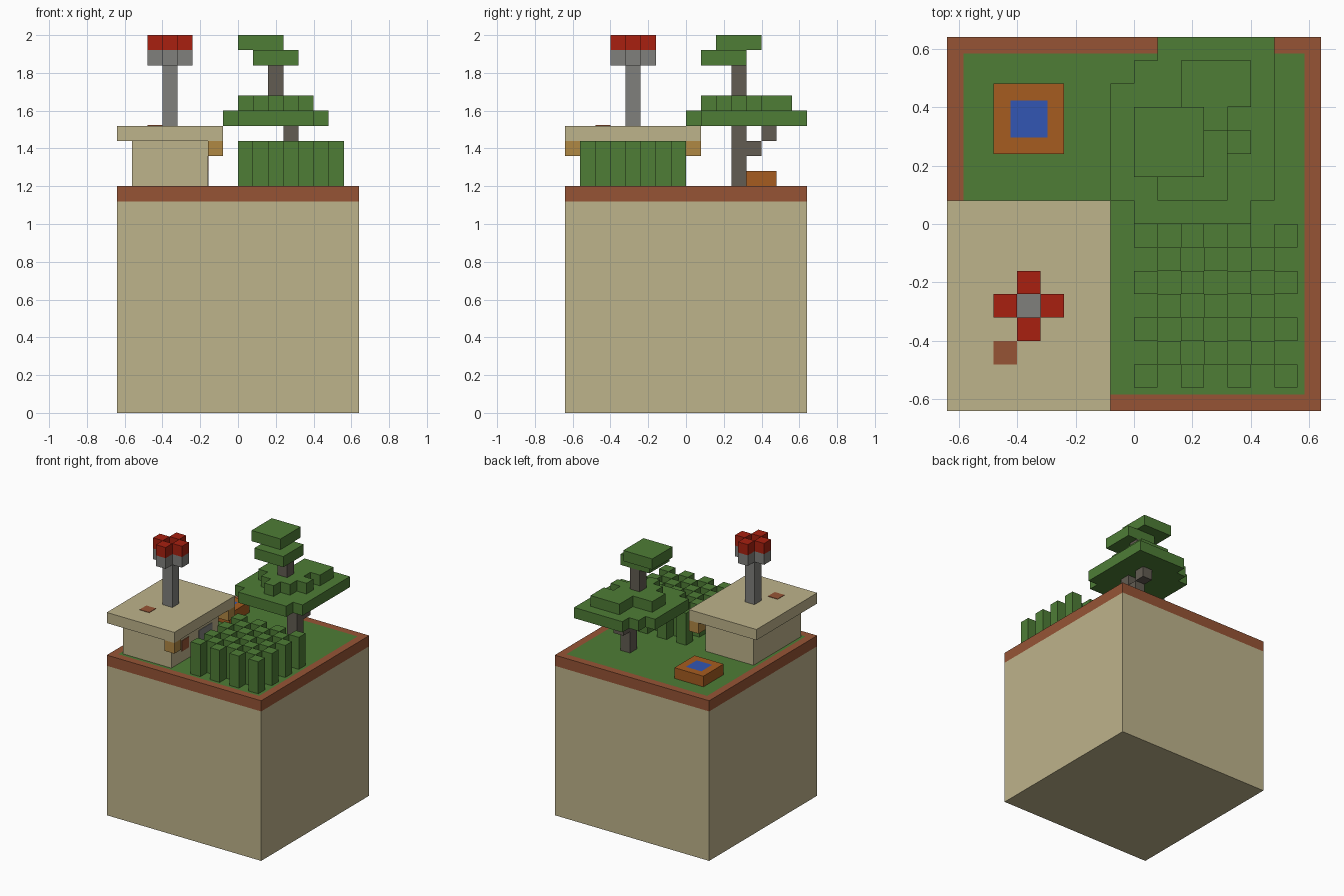
import bpy
import bmesh
from mathutils import Vector

cube = bpy.data.objects.get("Cube")
if cube:
    bpy.data.objects.remove(cube, do_unlink=True)

U = 0.08          # one block
GROUND = 15       # ground height in blocks


def linear(c):
    c /= 255
    return c / 12.92 if c <= 0.04045 else ((c + 0.055) / 1.055) ** 2.4


def material(name, *rgb):
    m = bpy.data.materials.new(name)
    m.use_nodes = True
    colour = [linear(c) for c in rgb] + [1]
    m.diffuse_color = colour
    m.node_tree.nodes["Principled BSDF"].inputs["Base Color"].default_value = colour
    return m


SAND = material("sandstone", 190, 179, 139)
DIRT = material("dirt", 150, 84, 53)
GREEN = material("leaf green", 78, 125, 54)
STONE = material("stone grey", 128, 128, 124)
RED = material("flame red", 168, 32, 16)
ORANGE = material("well orange", 166, 92, 32)
BLUE = material("water blue", 50, 86, 180)
BARK = material("bark", 98, 92, 82)
OCHRE = material("ochre", 176, 136, 68)


def finish(name, bm, *mats):
    bmesh.ops.recalc_face_normals(bm, faces=bm.faces)
    mesh = bpy.data.meshes.new(name)
    bm.to_mesh(mesh)
    bm.free()
    for m in mats:
        mesh.materials.append(m)
    ob = bpy.data.objects.new(name, mesh)
    bpy.context.collection.objects.link(ob)
    return ob


def add_box(bm, lo, hi):
    lo, hi = Vector(lo) * U, Vector(hi) * U
    verts = bmesh.ops.create_cube(bm, size=1)["verts"]
    for v in verts:
        v.co = (lo + hi) / 2 + v.co * (hi - lo)


def boxes(name, mat, *spans):
    bm = bmesh.new()
    for lo, hi in spans:
        add_box(bm, lo, hi)
    return finish(name, bm, mat)


def inset_box(name, side, top, lo, hi):
    """Box whose top has a one-block border around a second colour."""
    bm = bmesh.new()
    add_box(bm, lo, hi)
    face = max(bm.faces, key=lambda f: f.calc_center_median().z)
    bmesh.ops.inset_region(bm, faces=[face], thickness=U)
    face.material_index = 1
    return finish(name, bm, side, top)


def slab(name, mat, outline, z):
    """One-block-thick slab from a stepped outline."""
    bm = bmesh.new()
    face = bm.faces.new([bm.verts.new((x * U, y * U, z * U)) for x, y in outline])
    new = bmesh.ops.extrude_face_region(bm, geom=[face])["geom"]
    verts = [g for g in new if isinstance(g, bmesh.types.BMVert)]
    bmesh.ops.translate(bm, verts=verts, vec=(0, 0, U))
    return finish(name, bm, mat)


# Ground block with a dirt rim around the grass
boxes("ground_block", SAND, ((-8, -8, 0), (8, 8, GROUND - 1)))
inset_box("grass_and_rim", DIRT, GREEN, (-8, -8, GROUND - 1), (8, 8, GROUND))

# House with flat roof, brackets, door and window
boxes("house_walls", SAND, ((-7, -7, GROUND), (-2, 0, 18)))
boxes("house_roof", SAND, ((-8, -8, 18), (-1, 1, 19)))
boxes("roof_brackets", OCHRE, *[((-2, y, 17), (-1, y + 1, 18)) for y in (-8, 0)])
boxes("roof_patch", DIRT, ((-6, -6, 19), (-5, -5, 19.04)))
boxes("house_door", STONE, ((-2, -3, GROUND), (-1.95, -1, 17)))
boxes("house_window", DIRT, ((-2, -5.5, 16), (-1.95, -4.5, 17)))

# Beacon on the roof: a post, a cross-shaped bowl and four flames
boxes("beacon_post", STONE, ((-5, -4, 19), (-4, -3, 23)))
cross = [(-6, -4), (-5, -4), (-5, -5), (-4, -5), (-4, -4), (-3, -4),
         (-3, -3), (-4, -3), (-4, -2), (-5, -2), (-5, -3), (-6, -3)]
slab("beacon_bowl", STONE, cross, 23)
boxes("beacon_flames", RED, *[((-5 + dx, -4 + dy, 24), (-4 + dx, -3 + dy, 25))
                              for dx, dy in ((1, 0), (-1, 0), (0, 1), (0, -1))])

# Well
inset_box("well", ORANGE, BLUE, (-6, 3, GROUND), (-3, 6, 16))

# Crops in a checkerboard
boxes("crops", GREEN, *[((x, y - 7, GROUND), (x + 1, y - 6, 18))
                        for x in range(7) for y in range(7) if (x + y) % 2 == 0])

# Tree trunk with stepped branch
boxes("tree_trunk", BARK, ((3, 3, GROUND), (4, 4, 19)), ((2, 3, 21), (3, 4, 23)))
boxes("tree_branch", BARK, ((3, 4, 17), (4, 5, 18)), ((3, 5, 18), (4, 6, 19)))

# Layered canopy
slab("canopy_lower", GREEN,
     [(0, 0), (5, 0), (5, 1), (6, 1), (6, 8), (1, 8), (1, 7), (0, 7),
      (0, 6), (-1, 6), (-1, 1), (0, 1)], 19)
slab("canopy_middle", GREEN,
     [(2, 1), (3, 1), (3, 2), (4, 2), (4, 3), (5, 3), (5, 4), (4, 4), (4, 5),
      (5, 5), (5, 7), (2, 7), (2, 5), (0, 5), (0, 3), (1, 3), (1, 2), (2, 2)], 20)
boxes("canopy_upper", GREEN, ((1, 1, 23), (4, 4, 24)))
boxes("canopy_top", GREEN, ((0, 2, 24), (3, 5, 25)))
